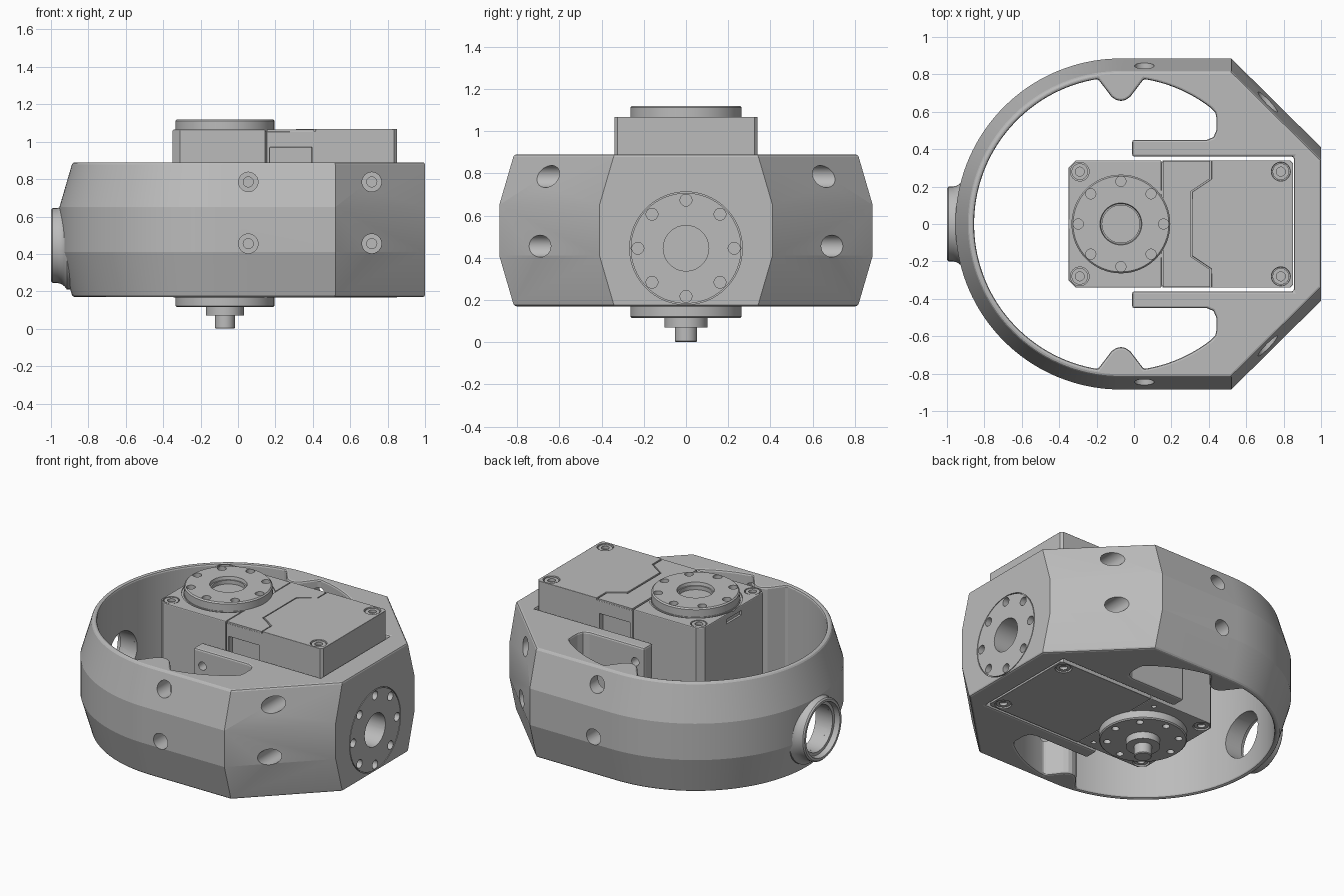
import bpy, bmesh
from math import sin, cos, pi, radians, sqrt
from mathutils import Matrix, Vector

if "Cube" in bpy.data.objects:
    bpy.data.objects.remove(bpy.data.objects["Cube"])

grey = bpy.data.materials.new("machined grey")
grey.use_nodes = True
COLOUR = (0.5, 0.5, 0.5, 1)
grey.diffuse_color = COLOUR
grey.node_tree.nodes["Principled BSDF"].inputs["Base Color"].default_value = COLOUR

MID = 0.445        # height of the pitch axis
CX = -0.07         # centre of the ring and of the output horn
AXIS = {"x": Matrix.Rotation(pi / 2, 4, "Y"),
        "-x": Matrix.Rotation(-pi / 2, 4, "Y"),
        "y": Matrix.Rotation(-pi / 2, 4, "X"),
        "-y": Matrix.Rotation(pi / 2, 4, "X"),
        "z": Matrix.Identity(4),
        "-z": Matrix.Rotation(pi, 4, "X")}


def loft(bm, rings, close=False):
    """Skin point rings of equal length; cap the ends or close the tube."""
    loops = [[bm.verts.new(p) for p in ring] for ring in rings]
    n = len(loops[0])
    pairs = list(zip(loops, loops[1:])) + ([(loops[-1], loops[0])] if close else [])
    faces = [bm.faces.new((a[i], a[(i + 1) % n], b[(i + 1) % n], b[i]))
             for a, b in pairs for i in range(n)]
    if not close:
        faces += [bm.faces.new(loops[0]), bm.faces.new(loops[-1])]
    bmesh.ops.recalc_face_normals(bm, faces=faces)


def prism(bm, pts, z0, z1):
    loft(bm, [[(x, y, z) for x, y in pts] for z in (z0, z1)])


def box(bm, x, y, z):
    prism(bm, [(x[0], y[0]), (x[1], y[0]), (x[1], y[1]), (x[0], y[1])], *z)


def turn(bm, profile, at, axis="z", close=False, segs=32):
    """Lathe (radius, height) pairs about an axis through a point."""
    m = Matrix.Translation(at) @ AXIS[axis]
    loft(bm, [[m @ Vector((r * cos(2 * pi * i / segs), r * sin(2 * pi * i / segs), h))
               for i in range(segs)] for r, h in profile], close)


def rod(bm, r, h0, h1, at, axis="z"):
    turn(bm, [(r, h0), (r, h1)], at, axis)


def finish(name, bm, angle=14):
    me = bpy.data.meshes.new(name)
    bm.to_mesh(me)
    bm.free()
    ob = bpy.data.objects.new(name, me)
    bpy.context.collection.objects.link(ob)
    me.materials.append(grey)
    shade(ob, angle)
    return ob


def shade(ob, angle=14):
    bpy.ops.object.select_all(action="DESELECT")
    ob.select_set(True)
    bpy.context.view_layer.objects.active = ob
    bpy.ops.object.shade_smooth_by_angle(angle=radians(angle))


def bevel(ob, width, segs=2, limit=50):
    mod = ob.modifiers.new("soft edges", "BEVEL")
    mod.width, mod.segments = width, segs
    mod.limit_method, mod.angle_limit = "ANGLE", radians(limit)
    bpy.ops.object.modifier_apply(modifier=mod.name)
    shade(ob)


def cut(ob, bm):
    tool = finish("cutter", bm)
    tool.hide_render = True
    mod = ob.modifiers.new("cut", "BOOLEAN")
    mod.operation, mod.solver, mod.object = "DIFFERENCE", "EXACT", tool
    shade(ob)
    bpy.ops.object.modifier_apply(modifier=mod.name)
    bpy.data.objects.remove(tool)
    shade(ob)


def mirrored(half):
    return half + [(x, -y) for x, y in reversed(half)]


def arc(r, a0, a1, n):
    return [(CX + r * cos(radians(a0 + (a1 - a0) * i / n)),
             r * sin(radians(a0 + (a1 - a0) * i / n))) for i in range(n + 1)]


def bolt_circle(r, n=8):
    return [(r * cos(2 * pi * i / n), r * sin(2 * pi * i / n)) for i in range(n)]


# Ring housing: round at the back, chamfered at the flat end, tapered top and bottom
def outline(inset):
    r = 0.885 - inset
    half = [(1.0, 0.41 - inset), (0.52, r)] + arc(r, 90, 178.5, 36)
    return mirrored(half)


bm = bmesh.new()
loft(bm, [[(x, y, z) for x, y in outline(d)]
          for z, d in ((0.17, 0.07), (0.41, 0), (0.65, 0), (0.89, 0.07))])
housing = finish("ring_housing", bm)

# Opening with the motor pocket, two clamp arms and two pointed ribs
opening = [(0.855, 0.36), (-0.01, 0.36), (-0.01, 0.45), (0.39, 0.45), (0.425, 0.465),
           (0.44, 0.5), (0.44, 0.57), (0.435, 0.595)]
opening += arc(0.785, 52, 81, 10)
opening += [(-0.02, 0.68), (-0.045, 0.663), (CX, 0.658), (-0.095, 0.663), (-0.12, 0.68)]
opening += arc(0.785, 99, 178.5, 30)
bm = bmesh.new()
prism(bm, mirrored(opening), 0, 1.2)
cut(housing, bm)
bevel(housing, 0.012)

# Screw wells through the side walls, bearing bore, and the bolt face
bm = bmesh.new()
for side, axis in ((1, "y"), (-1, "-y")):
    for x in (0.055, 0.715):
        for z in (0.455, 0.785):
            turn(bm, [(0.027, 0.3), (0.027, 0.46), (0.052, 0.46), (0.052, 1.0)],
                 (x, 0, z), axis)
rod(bm, 0.15, 0.7, 1.2, (0, 0, MID), "-x")
rod(bm, 0.108, 0.8, 1.1, (0, 0, MID), "x")
for y, z in bolt_circle(0.228):
    rod(bm, 0.028, 0.9, 1.1, (0, y, MID + z), "x")
turn(bm, [(0.262, 0.99), (0.267, 0.99), (0.267, 1.1), (0.262, 1.1)],
     (0, 0, MID), "x", close=True, segs=64)
cut(housing, bm)

# Bearing collar on the round end
bm = bmesh.new()
turn(bm, [(0.15, 0.86), (0.235, 0.87), (0.235, 0.915), (0.218, 0.928), (0.206, 0.945),
          (0.2, 0.965), (0.2, 0.992), (0.192, 1.0), (0.176, 1.0), (0.17, 0.965),
          (0.15, 0.965)], (0, 0, MID), "-x", close=True, segs=48)
finish("bearing_collar", bm, 25)

# Actuator: gear case and motor case split by a fine seam around a core
LOW, TOP = 0.168, 1.068
bm = bmesh.new()
prism(bm, mirrored([(0.147, 0.34), (-0.31, 0.34), (-0.35, 0.3)]), LOW, TOP - 0.004)
gear_case = finish("gear_case", bm)
bm = bmesh.new()
prism(bm, mirrored([(0.153, 0.34), (0.835, 0.34), (0.85, 0.325)]), LOW, TOP)
motor_case = finish("motor_case", bm)
for case in (gear_case, motor_case):
    bevel(case, 0.006)
bm = bmesh.new()
box(bm, (0.1, 0.16), (-0.328, 0.328), (LOW + 0.01, TOP - 0.014))
finish("case_core", bm)

# Screw recesses, cable windows and the stepped cover seat
def corner_screws(x):
    return [(x, y, z, axis) for y in (-0.28, 0.28)
            for z, axis in ((TOP, "z"), (LOW, "-z"))]


gear_cut, motor_cut = bmesh.new(), bmesh.new()
for tool, x in ((gear_cut, -0.29), (motor_cut, 0.785)):
    for px, py, pz, axis in corner_screws(x):
        rod(tool, 0.05, -0.03, 0.05, (px, py, pz), axis)
box(gear_cut, (-0.4, -0.335), (-0.08, 0.08), (1.0, 1.03))
turn(gear_cut, [(0.268, -0.012), (0.28, -0.012), (0.28, 0.03), (0.268, 0.03)],
     (CX, 0, TOP), close=True, segs=64)
for y in (-0.28, 0.28):
    rod(gear_cut, 0.015, -0.03, 0.03, (0.08, y, LOW), "-z")
cut(gear_case, gear_cut)
for s in (-1, 1):
    box(motor_cut, (0.17, 0.395), sorted((0.3 * s, 0.4 * s)), (0.5, 0.97))
prism(motor_cut, mirrored([(0.1, 0.4), (0.415, 0.4), (0.415, 0.24), (0.31, 0.17)]),
      TOP - 0.014, 1.2)
cut(motor_case, motor_cut)
bm = bmesh.new()
prism(bm, mirrored([(0.155, 0.338), (0.407, 0.338), (0.407, 0.244), (0.302, 0.174)]),
      TOP - 0.015, TOP - 0.003)
finish("cable_cover", bm)

# Socket screws in the four corners, top and bottom
bm = bmesh.new()
for px, py, pz, axis in corner_screws(-0.29) + corner_screws(0.785):
    turn(bm, [(0.044, -0.032), (0.044, -0.006), (0.024, -0.006), (0.024, -0.024)],
         (px, py, pz), axis)
finish("corner_screws", bm)

# Output horn on top
bm = bmesh.new()
turn(bm, [(0.264, 1.05), (0.264, 1.112), (0.256, 1.12), (0.112, 1.12), (0.108, 1.1),
          (0.1, 1.1), (0.1, 1.075)], (CX, 0, 0), segs=64)
horn = finish("output_horn", bm)
bm = bmesh.new()
for x, y in bolt_circle(0.228):
    rod(bm, 0.027, 1.085, 1.2, (CX + x, y, 0))
cut(horn, bm)

# Idler horn, hub and shaft underneath
bm = bmesh.new()
turn(bm, [(0.264, 0.2), (0.264, 0.122), (0.257, 0.115), (0.102, 0.115), (0.102, 0.07),
          (0.053, 0.07), (0.053, 0.005), (0.048, 0.0)], (CX, 0, 0), segs=64)
idler = finish("idler_horn", bm)
bm = bmesh.new()
for x, y in bolt_circle(0.215):
    rod(bm, 0.022, 0.05, 0.15, (CX + x, y, 0))
cut(idler, bm)
